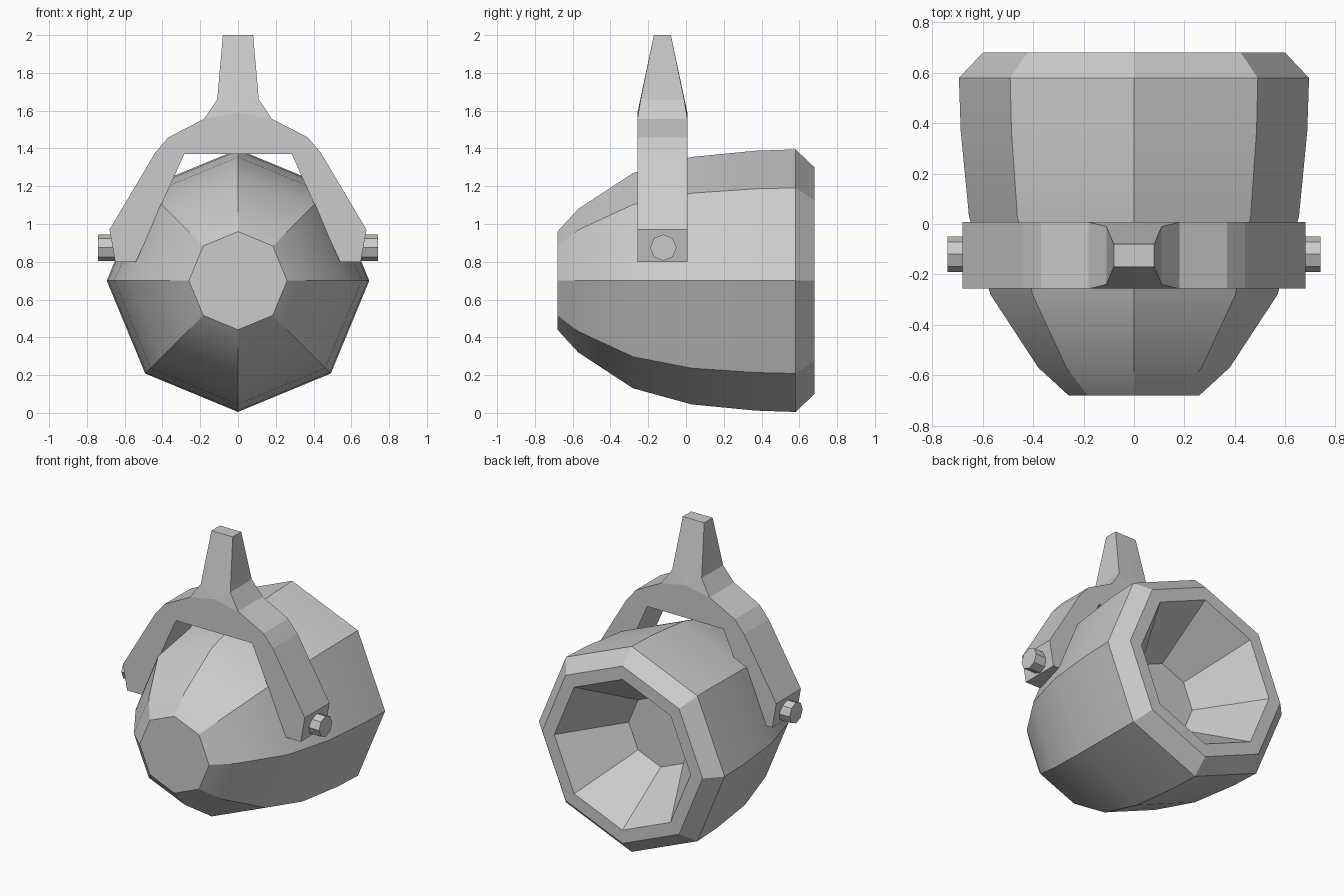
import bpy, bmesh
from math import sin, cos, pi, radians

if "Cube" in bpy.data.objects:
    bpy.data.objects.remove(bpy.data.objects["Cube"])

SIDES = 8


def make_object(name, bm, smooth=False):
    bmesh.ops.recalc_face_normals(bm, faces=bm.faces[:])
    mesh = bpy.data.meshes.new(name)
    bm.to_mesh(mesh)
    bm.free()
    ob = bpy.data.objects.new(name, mesh)
    bpy.context.collection.objects.link(ob)
    if smooth:
        bpy.ops.object.select_all(action='DESELECT')
        ob.select_set(True)
        bpy.context.view_layer.objects.active = ob
        bpy.ops.object.shade_smooth_by_angle(angle=radians(30))
    return ob


def lathe(profile, place):
    """Octagonal rings along an axis, capped at both ends."""
    bm = bmesh.new()
    rings = [[bm.verts.new(place(d, r * cos(2 * pi * i / SIDES), r * sin(2 * pi * i / SIDES)))
              for i in range(SIDES)] for d, r in profile]
    for a, b in zip(rings, rings[1:]):
        for i in range(SIDES):
            j = (i + 1) % SIDES
            bm.faces.new((a[i], a[j], b[j], b[i]))
    bm.faces.new(rings[0])
    bm.faces.new(rings[-1])
    return bm


# Lamp housing with bevelled rim and hollow reflector cone
housing = [(-0.68, 0.26), (-0.57, 0.38), (-0.28, 0.57), (0.03, 0.655), (0.37, 0.688),
           (0.58, 0.695), (0.68, 0.60), (0.68, 0.51), (0.27, 0.24)]
make_object("lamp_housing", lathe(housing, lambda d, u, v: (u, d, 0.70 + v)), smooth=True)

# Hanging bracket: half outline as (x, z, half thickness), mirrored across x
T, YC = 0.132, -0.125
pts = {
    'A': (0.54, 0.80, T), 'B': (0.65, 0.80, T), 'C': (0.68, 0.97, T),
    'D': (0.44, 1.375, T), 'E': (0.37, 1.458, T), 'F': (0.18, 1.556, T),
    'G': (0.11, 1.66, 0.115), 'H': (0.08, 2.0, 0.045), 'L': (0, 2.0, 0.045),
    'K': (0, 1.59, T), 'J': (0, 1.37, T), 'I': (0.285, 1.37, T),
}
bm = bmesh.new()
front = {k: bm.verts.new((x, YC - t, z)) for k, (x, z, t) in pts.items()}
back = {k: bm.verts.new((x, YC + t, z)) for k, (x, z, t) in pts.items()}
for side in (front, back):
    for f in ("ABCDEI", "IEFJ", "JFK", "FGK", "KGHL"):
        bm.faces.new([side[k] for k in f])
rim = "JIABCDEFGHL"
for a, b in zip(rim, rim[1:]):
    bm.faces.new((front[a], front[b], back[b], back[a]))
bmesh.ops.recalc_face_normals(bm, faces=bm.faces[:])
bracket = make_object("hanging_bracket", bm)
mirror = bracket.modifiers.new("Mirror", 'MIRROR')
mirror.use_clip = True

# Pivot bolts on both arms
for s, label in ((1, "right"), (-1, "left")):
    make_object("pivot_bolt_" + label,
                lathe([(s * 0.62, 0.07), (s * 0.74, 0.07)],
                      lambda d, u, v: (d, -0.12 + u, 0.875 + v)))
